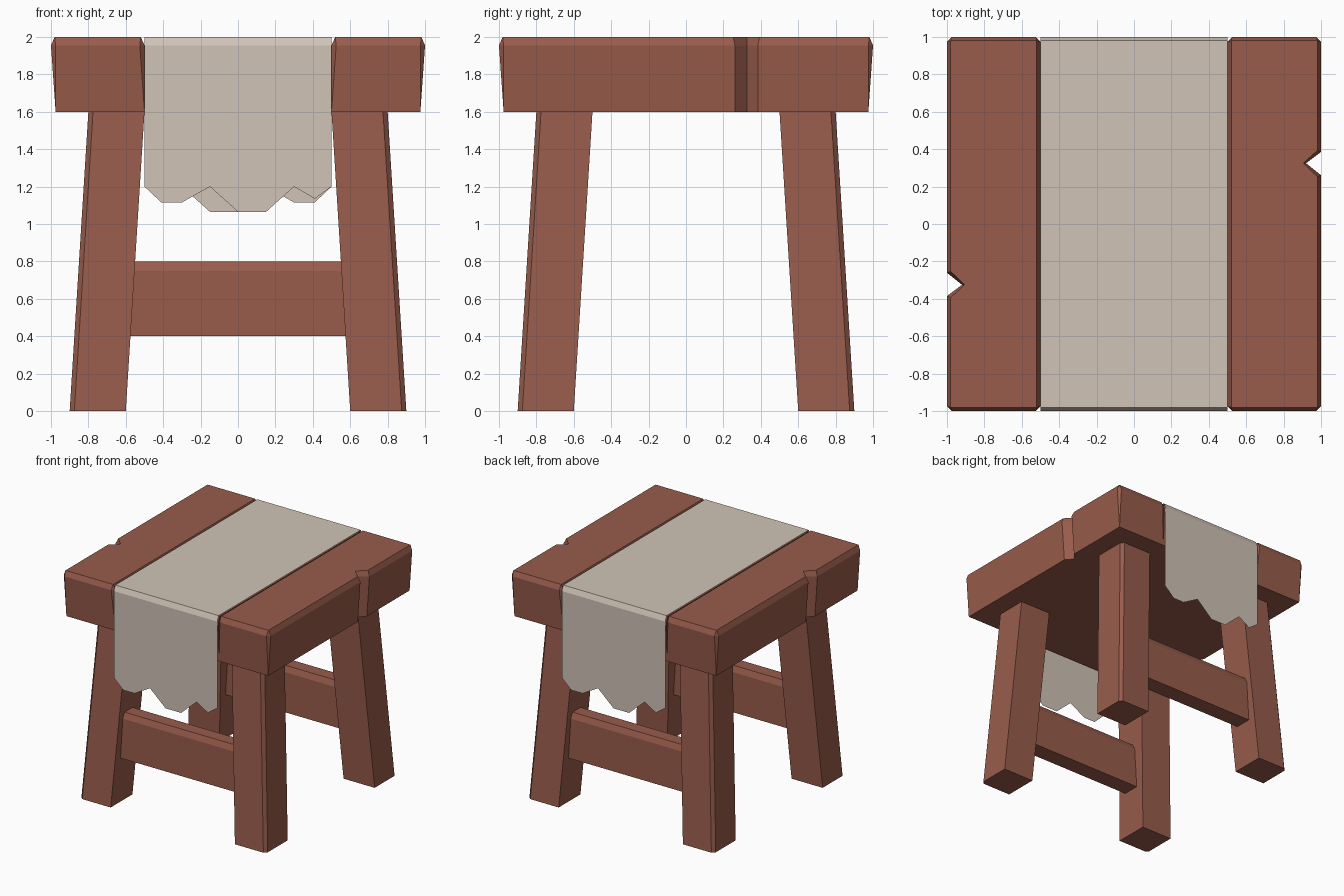
import bpy, bmesh

if "Cube" in bpy.data.objects:
    bpy.data.objects.remove(bpy.data.objects["Cube"])

def material(name, rgb):
    m = bpy.data.materials.new(name)
    m.diffuse_color = (*rgb, 1.0)
    m.use_nodes = True
    m.node_tree.nodes["Principled BSDF"].inputs["Base Color"].default_value = m.diffuse_color
    return m

wood = material("reddish wood", (0.314, 0.107, 0.071))
linen = material("pale linen", (0.63, 0.552, 0.474))

def make(name, verts, faces, mat, solid=True):
    mesh = bpy.data.meshes.new(name)
    bm = bmesh.new()
    vs = [bm.verts.new(v) for v in verts]
    for f in faces:
        bm.faces.new([vs[i] for i in f])
    bmesh.ops.remove_doubles(bm, verts=bm.verts, dist=1e-4)
    if solid:
        bmesh.ops.recalc_face_normals(bm, faces=bm.faces)
    bm.to_mesh(mesh)
    bm.free()
    mesh.materials.append(mat)
    ob = bpy.data.objects.new(name, mesh)
    bpy.context.collection.objects.link(ob)
    return ob

def loft(name, rings, mat):
    """Closed solid through rings of equal point count."""
    n = len(rings[0])
    verts = [p for r in rings for p in r]
    faces = [tuple(range(n)), tuple(range(len(verts) - n, len(verts)))]
    for k in range(len(rings) - 1):
        for i in range(n):
            j = (i + 1) % n
            faces.append((k*n + i, k*n + j, (k+1)*n + j, (k+1)*n + i))
    return make(name, verts, faces, mat)

def plank_ring(x0, x1, y, cut, notch_x, notch_half, z, s):
    """Plank outline with cut corners and a V notch in the outer edge."""
    pts = [(x0 + cut, -y), (x1 - cut, -y), (x1, -y + cut),
           (x1, 0.323 - notch_half), (notch_x, 0.325), (x1, 0.323 + notch_half),
           (x1, y - cut), (x1 - cut, y), (x0 + cut, y), (x0, y - cut), (x0, -y + cut)]
    return [(s * px, s * py, z) for px, py in pts]

# Outer seat planks, the left one turned half round
for side, s in (("right", 1), ("left", -1)):
    loft(side + "_seat_plank", [
        plank_ring(0.5, 0.975, 0.975, 0.0, 0.92, 0.062, 1.6, s),
        plank_ring(0.5, 1.0, 1.0, 0.025, 0.92, 0.062, 1.955, s),
        plank_ring(0.52, 0.98, 0.98, 0.0, 0.905, 0.07, 2.0, s)], wood)

# Middle seat plank under the cloth
loft("middle_seat_plank",
     [[(-0.5, -y, z), (0.5, -y, z), (0.5, y, z), (-0.5, y, z)]
      for y, z in ((0.975, 1.6), (0.99, 1.94), (0.97, 1.99))], wood)

# Splayed legs with a chamfered outer corner
for row, sy in (("front", -1), ("back", 1)):
    for side, sx in (("left", -1), ("right", 1)):
        rings = []
        for d, z in ((0.0, 0.0), (0.1, 1.6)):
            a, b, c = 0.6 - d, 0.9 - d, 0.875 - d
            rings.append([(sx*x, sy*y, z) for x, y in
                          ((a, a), (b, a), (b, c), (c, b), (a, b))])
        loft(f"{row}_{side}_leg", rings, wood)

    # Stretcher between the two legs of this row
    section = ((0.65, 0.4), (0.8, 0.4), (0.8, 0.75), (0.78, 0.8), (0.67, 0.8), (0.65, 0.75))
    loft(row + "_stretcher", [[(x, sy*y, z) for y, z in section]
                              for x in (-0.6, 0.6)], wood)

# Cloth runner with ragged hems
hem = [(-0.5, 1.2), (-0.41, 1.115), (-0.3, 1.115), (-0.15, 1.2), (0, 1.065),
       (0.15, 1.065), (0.3, 1.2), (0.41, 1.135), (0.5, 1.2)]
verts, faces = [], []
for s in (-1, 1):
    k, base = -s, len(verts)
    n = len(hem)
    verts += [(k*x, s, z) for x, z in hem]
    verts += [(k*0.5, s, 1.955), (-k*0.5, s, 1.955), (k*0.5, s*0.98, 2.0), (-k*0.5, s*0.98, 2.0)]
    faces.append(tuple(range(base, base + n + 2)))
    faces.append((base + n + 1, base + n, base + n + 2, base + n + 3))
m = len(hem) + 4
faces.append((m - 1, m - 2, 2*m - 1, 2*m - 2))
make("cloth_runner", verts, faces, linen, solid=False)
